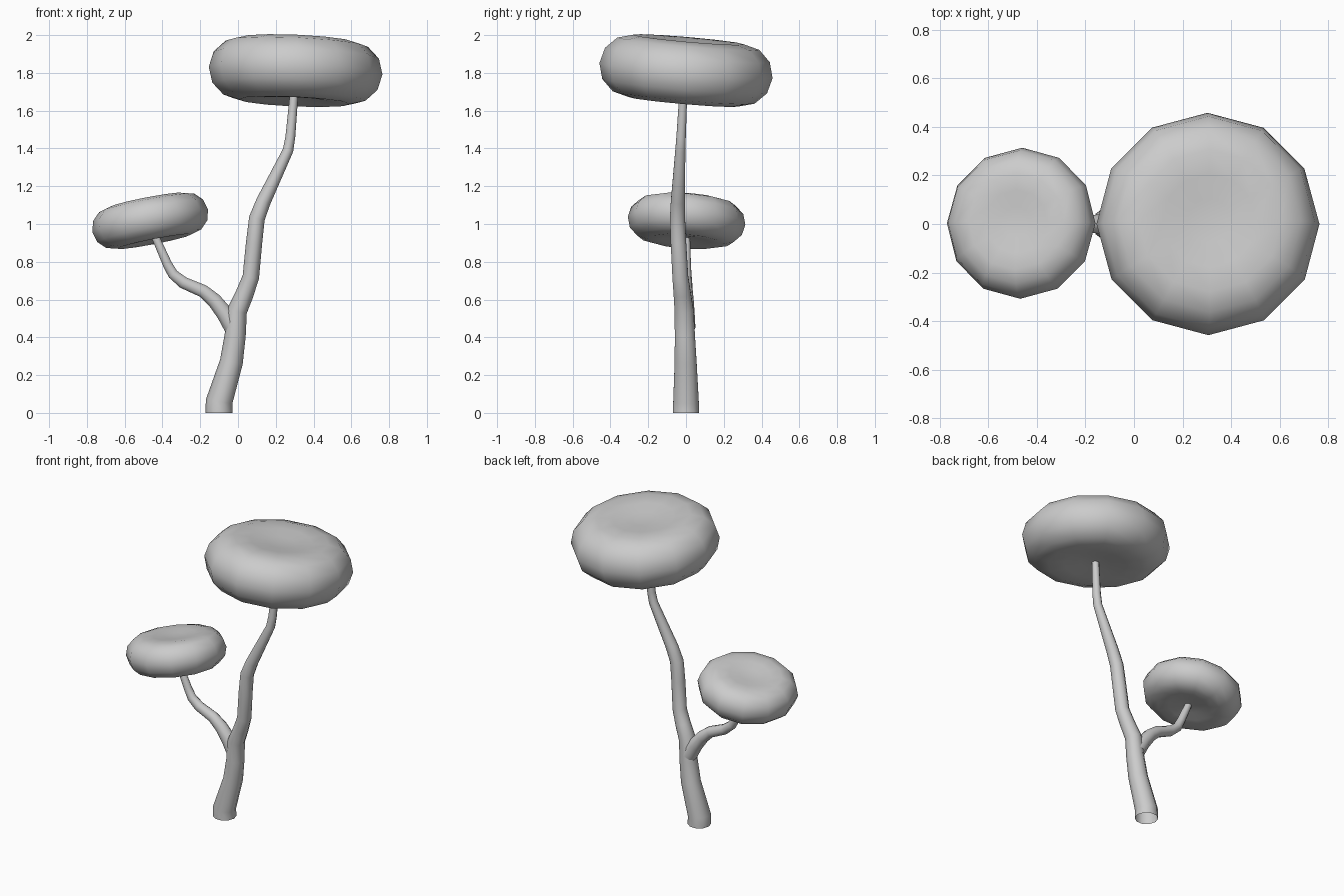
import bpy, bmesh
from math import sin, cos, pi, radians

if "Cube" in bpy.data.objects:
    bpy.data.objects.remove(bpy.data.objects["Cube"])


def limb(name, points):
    """Tapered tube through (x, y, z, radius) points, open at the ends."""
    cu = bpy.data.curves.new(name, 'CURVE')
    cu.dimensions = '3D'
    cu.bevel_depth = 1.0
    cu.bevel_resolution = 3
    sp = cu.splines.new('POLY')
    sp.points.add(len(points) - 1)
    for p, (x, y, z, r) in zip(sp.points, points):
        p.co = (x, y, z, 1)
        p.radius = r
    ob = bpy.data.objects.new(name, cu)
    bpy.context.collection.objects.link(ob)
    bpy.ops.object.select_all(action='DESELECT')
    ob.select_set(True)
    bpy.context.view_layer.objects.active = ob
    bpy.ops.object.convert(target='MESH')
    bpy.ops.object.shade_smooth()


def crown(name, loc, size, tilt_x, tilt_y, sides=12):
    """Cushion of revolution with a shallow dimple above and below."""
    half = [(0.0, 0.305), (0.2, 0.315), (0.42, 0.343), (0.64, 0.359),
            (0.82, 0.311), (0.952, 0.18)]
    profile = half + [(1.0, 0.0)] + [(r, -z) for r, z in reversed(half)]
    bm = bmesh.new()
    rings = []
    for r, z in profile:
        n = sides if r else 1
        rings.append([bm.verts.new((r * cos(2 * pi * i / sides),
                                    r * sin(2 * pi * i / sides), z))
                      for i in range(n)])
    for a, b in zip(rings, rings[1:]):
        for i in range(sides):
            j = (i + 1) % sides
            quad = [a[i % len(a)], b[i % len(b)], b[j % len(b)], a[j % len(a)]]
            bm.faces.new(list(dict.fromkeys(quad)))
    bmesh.ops.recalc_face_normals(bm, faces=bm.faces)
    for f in bm.faces:
        f.smooth = True
    me = bpy.data.meshes.new(name)
    bm.to_mesh(me)
    bm.free()
    ob = bpy.data.objects.new(name, me)
    ob.location = loc
    ob.scale = (size, size, size)
    ob.rotation_euler = (radians(tilt_x), radians(tilt_y), 0)
    bpy.context.collection.objects.link(ob)


# Trunk, winding up into the large crown
limb("trunk", [(-0.10, 0, 0, 0.072), (-0.10, 0, 0.06, 0.071),
               (-0.035, -0.002, 0.27, 0.061), (-0.015, -0.006, 0.41, 0.056),
               (-0.005, -0.01, 0.54, 0.053), (0.035, -0.02, 0.63, 0.048),
               (0.068, -0.03, 0.72, 0.044), (0.085, -0.04, 0.90, 0.043),
               (0.10, -0.045, 1.03, 0.042), (0.135, -0.043, 1.12, 0.039),
               (0.265, -0.03, 1.39, 0.028), (0.277, -0.026, 1.46, 0.026),
               (0.298, -0.014, 1.70, 0.022)])

# Side branch carrying the small crown
limb("branch", [(-0.025, 0, 0.45, 0.05), (-0.07, 0, 0.525, 0.046),
                (-0.125, 0, 0.595, 0.041), (-0.185, 0, 0.645, 0.036),
                (-0.29, 0, 0.69, 0.033), (-0.345, 0, 0.735, 0.029),
                (-0.375, 0, 0.79, 0.026), (-0.45, 0, 0.96, 0.021)])

# Leaf crowns
crown("large_crown", (0.305, 0, 1.812), 0.46, -5, 2.5)
crown("small_crown", (-0.465, 0.003, 1.017), 0.312, -4, -11)
